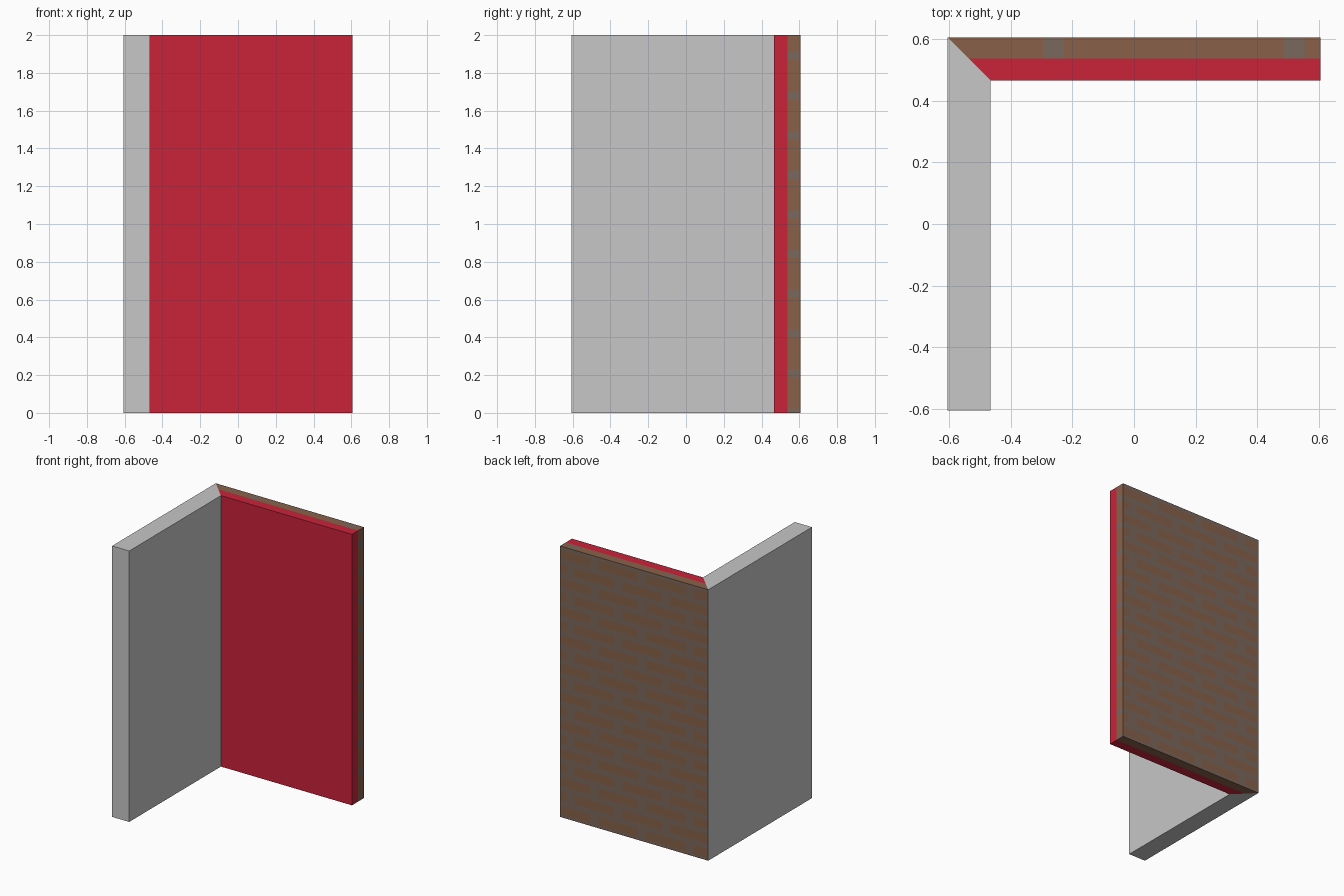
import bpy, bmesh
from mathutils import Vector

if "Cube" in bpy.data.objects:
    bpy.data.objects.remove(bpy.data.objects["Cube"])

H, R, I, M = 2.0, 0.605, 0.465, 0.537   # height, outer, inner, layer split


def material(name, rgb):
    mat = bpy.data.materials.new(name)
    lin = [((c / 255 + 0.055) / 1.055) ** 2.4 for c in rgb]
    mat.diffuse_color = (*lin, 1)
    mat.use_nodes = True
    mat.node_tree.nodes["Principled BSDF"].inputs["Base Color"].default_value = mat.diffuse_color
    return mat


plaster = material("pale grey plaster", (199, 199, 199))
red = material("red paint", (201, 35, 58))
brick = material("brown brick", (136, 97, 74))
mortar = material("grey mortar", (122, 104, 92))


def prism(name, outline, mats):
    """Upright slab from a floor outline; returns object and open bmesh."""
    bm = bmesh.new()
    base = bm.faces.new([bm.verts.new((x, y, 0)) for x, y in outline])
    top = bmesh.ops.extrude_face_region(bm, geom=[base])["geom"]
    bmesh.ops.translate(bm, vec=(0, 0, H),
                        verts=[g for g in top if isinstance(g, bmesh.types.BMVert)])
    bmesh.ops.recalc_face_normals(bm, faces=bm.faces)
    me = bpy.data.meshes.new(name)
    ob = bpy.data.objects.new(name, me)
    bpy.context.collection.objects.link(ob)
    for m in mats:
        me.materials.append(m)
    return ob, bm


def finish(ob, bm):
    bm.to_mesh(ob.data)
    bm.free()


def cut(bm, co, axis):
    bmesh.ops.bisect_plane(bm, geom=bm.verts[:] + bm.edges[:] + bm.faces[:],
                           plane_co=co, plane_no=axis, dist=1e-5)


# plain side wall, mitred at the corner
finish(*prism("side_wall", [(-R, R), (-R, -R), (-I, -R), (-I, I)], [plaster]))

# painted inner layer of the back wall
finish(*prism("red_inner_layer", [(-M, M), (-I, I), (R, I), (R, M)], [red]))

# brick outer layer, cut along its courses and joints
ob, bm = prism("brick_outer_layer", [(-R, R), (-M, M), (R, M), (R, R)], [brick, mortar])
PITCH, BRICK_H, Z0 = 0.105, 0.062, 0.022
LENGTH, GAP, X0 = 0.39, 0.068, -0.295
for r in range(20):
    for z in (Z0 + r * PITCH, Z0 + r * PITCH + BRICK_H):
        if z < H:
            cut(bm, (0, 0, z), (0, 0, 1))
for k in range(-2, 6):
    for x in (X0 + k * LENGTH / 2, X0 + k * LENGTH / 2 + GAP):
        if -R < x < R:
            cut(bm, (x, 0, 0), (1, 0, 0))

# bricks and mortar by face position
bm.normal_update()
for f in bm.faces:
    c, n = f.calc_center_median(), f.normal
    row = int((c.z - Z0 + PITCH) // PITCH)
    bed = (c.z - Z0) % PITCH > BRICK_H
    grey = False
    if n.y > 0.9:                                   # outside face
        shift = (row % 2) * LENGTH / 2
        grey = bed or (c.x - X0 - shift) % LENGTH < GAP
    elif n.z > 0.9:                                 # top edge
        grey = (c.x - X0) % (2 * LENGTH) < GAP
    elif n.x > 0.9:                                 # end edge
        grey = bed and row % 2 == 0
    f.material_index = int(grey)
finish(ob, bm)
